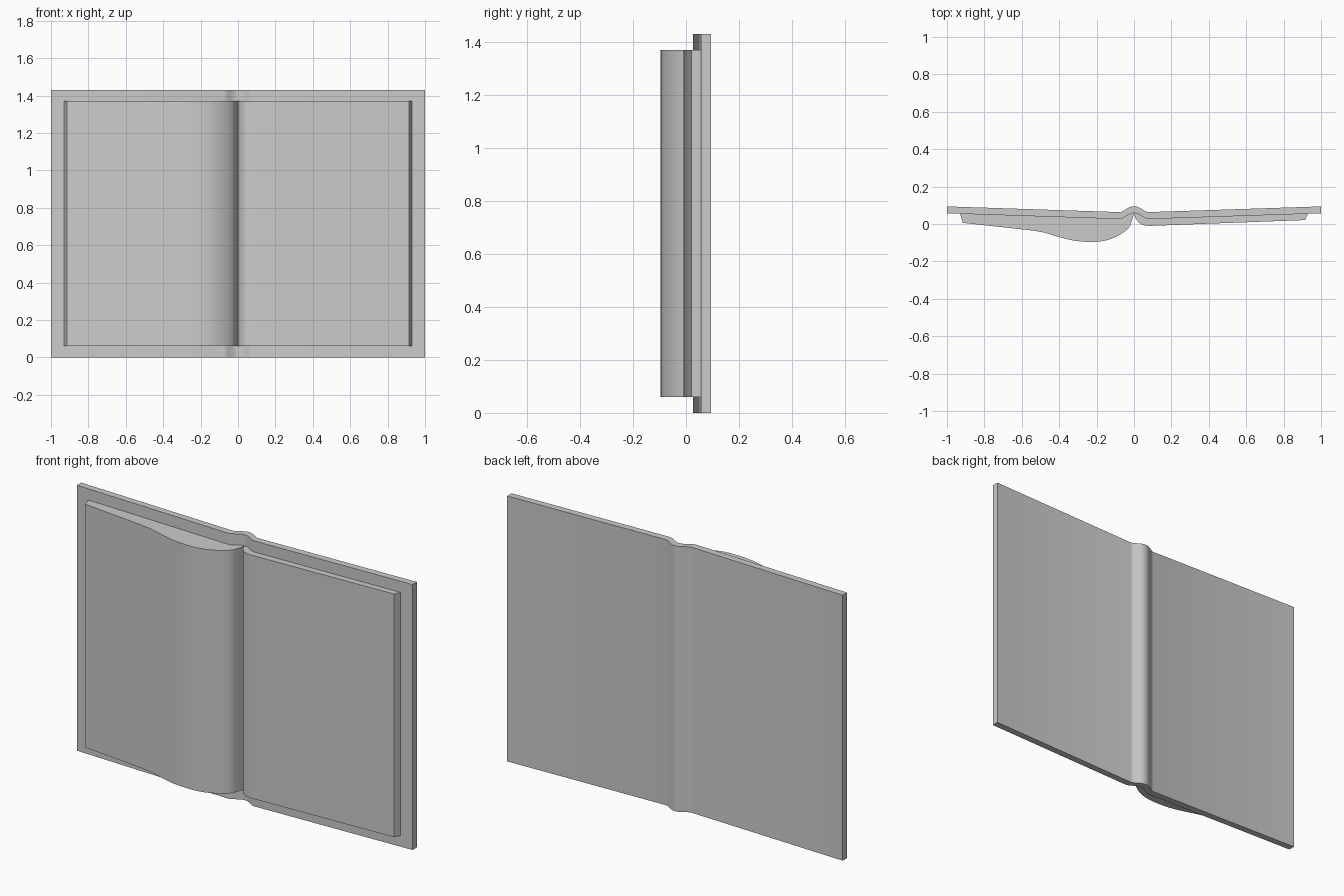
import bpy, bmesh, math

cube = bpy.data.objects.get("Cube")
if cube:
    bpy.data.objects.remove(cube, do_unlink=True)

grey = bpy.data.materials.new("plain grey")
grey.use_nodes = True
COLOUR = (0.6, 0.6, 0.6, 1)
grey.diffuse_color = COLOUR
grey.node_tree.nodes["Principled BSDF"].inputs["Base Color"].default_value = COLOUR

SPINE = 0.075      # half width of the rounded spine
THICK = 0.037      # board thickness


def board(x):
    """Inner face of the cover: shallow V with a rounded spine."""
    a = abs(x)
    bump = 0.034 * math.cos(a / SPINE * math.pi / 2) ** 1.5 if a < SPINE else 0
    return 0.024 + 0.033 * a + bump


def samples(x0, x1):
    """Points along the cover's inner face, dense at the spine."""
    spine = [SPINE * (i / 12 - 1) for i in range(25)]
    xs = [x0] + [x for x in spine if x0 < x < x1] + [x1]
    return [(x, board(x)) for x in xs]


def smooth(points, steps=6):
    """Catmull-Rom curve through the points."""
    p = [points[0]] + points + [points[-1]]
    out = []
    for a, b, c, d in zip(p, p[1:], p[2:], p[3:]):
        for i in range(steps):
            t = i / steps
            out.append(tuple(
                b[k] + 0.5 * t * (c[k] - a[k] + t * (2 * a[k] - 5 * b[k] + 4 * c[k] - d[k]
                                  + t * (3 * (b[k] - c[k]) + d[k] - a[k])))
                for k in (0, 1)))
    return out + [points[-1]]


def extrude(name, outline, z0, z1):
    """Raise a closed outline into a smooth-shaded solid."""
    bm = bmesh.new()
    face = bm.faces.new([bm.verts.new((x, y, z0)) for x, y in outline])
    top = bmesh.ops.extrude_face_region(bm, geom=[face])["geom"]
    for v in top:
        if isinstance(v, bmesh.types.BMVert):
            v.co.z = z1
    bmesh.ops.recalc_face_normals(bm, faces=bm.faces)
    mesh = bpy.data.meshes.new(name)
    bm.to_mesh(mesh)
    bm.free()
    mesh.materials.append(grey)
    obj = bpy.data.objects.new(name, mesh)
    bpy.context.collection.objects.link(obj)
    bpy.ops.object.select_all(action='DESELECT')
    obj.select_set(True)
    bpy.context.view_layer.objects.active = obj
    bpy.ops.object.shade_smooth_by_angle(angle=math.radians(35))


# Cover boards and spine in one piece
inner = samples(-1, 1)
outer = [(x, y + THICK) for x, y in inner]
extrude("cover", inner + outer[::-1], 0, 1.43)

# Page block with the swollen stack of turned pages
hump = smooth([(-0.55, -0.034), (-0.48, -0.046), (-0.4, -0.07), (-0.32, -0.089),
               (-0.23, -0.096), (-0.15, -0.088), (-0.08, -0.06), (-0.03, -0.022),
               (-0.012, 0.015), (0, board(0))])
extrude("right_pages", [(-0.915, 0.006)] + hump + samples(-0.93, 0)[-2::-1], 0.06, 1.37)

# Thin page block on the other side
gutter = smooth([(0, board(0)), (0.01, 0.028), (0.03, 0.005), (0.055, -0.007), (0.085, -0.01)])
extrude("left_pages", gutter + [(0.915, 0.021)] + samples(0, 0.93)[:0:-1], 0.06, 1.37)
